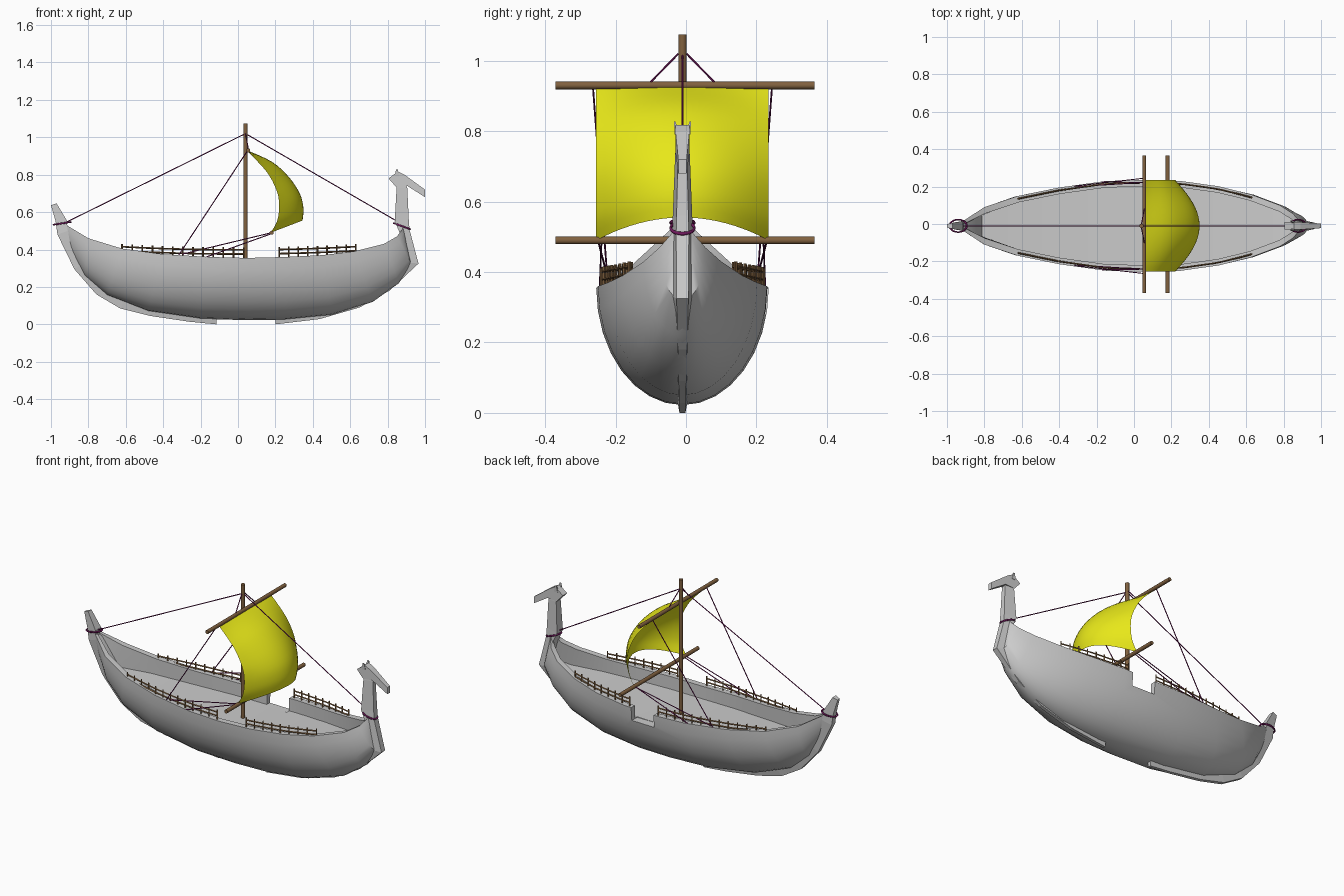
import bpy, bmesh, math
from mathutils import Vector, Matrix

if "Cube" in bpy.data.objects:
    bpy.data.objects.remove(bpy.data.objects["Cube"])

CY = -0.01  # the hull sits slightly off the y origin


def material(name, rgb):
    m = bpy.data.materials.new(name)
    m.diffuse_color = (*rgb, 1)
    m.use_nodes = True
    m.node_tree.nodes["Principled BSDF"].inputs["Base Color"].default_value = m.diffuse_color
    return m


WOOD = material("wood", (0.22, 0.12, 0.05))
CLOTH = material("cloth", (0.8, 0.8, 0.01))
ROPE = material("rope", (0.18, 0.01, 0.12))


def finish(name, bm, mat=None, smooth=None):
    bmesh.ops.recalc_face_normals(bm, faces=bm.faces)
    me = bpy.data.meshes.new(name)
    bm.to_mesh(me)
    bm.free()
    if smooth:
        me.shade_smooth()
        me.set_sharp_from_angle(angle=math.radians(smooth))
    if mat:
        me.materials.append(mat)
    ob = bpy.data.objects.new(name, me)
    ob.location.y = CY
    bpy.context.collection.objects.link(ob)
    return ob


def loft(name, rings, mat=None, smooth=None):
    """Skin closed rings of points and cap both ends."""
    bm = bmesh.new()
    vs = [[bm.verts.new(p) for p in r] for r in rings]
    n = len(vs[0])
    for a, b in zip(vs, vs[1:]):
        for i in range(n):
            j = (i + 1) % n
            bm.faces.new((a[i], a[j], b[j], b[i]))
    bm.faces.new(vs[0])
    bm.faces.new(vs[-1])
    return finish(name, bm, mat, smooth)


def rods(name, segments, r, sides, mat):
    """Straight cylinders between point pairs, joined in one object."""
    bm = bmesh.new()
    for a, b in segments:
        a, b = Vector(a), Vector(b)
        d = b - a
        m = Matrix.Translation((a + b) / 2) @ d.to_track_quat('Z', 'Y').to_matrix().to_4x4()
        bmesh.ops.create_cone(bm, cap_ends=True, segments=sides, radius1=r,
                              radius2=r, depth=d.length, matrix=m)
    return finish(name, bm, mat, 40 if sides > 6 else None)


def lerp(a, b, t):
    return a + (b - a) * t


def sample(pts, x):
    """Piecewise linear lookup in rows that start with x."""
    for p, q in zip(pts, pts[1:]):
        if x <= q[0]:
            t = (x - p[0]) / (q[0] - p[0])
            return [lerp(u, v, t) for u, v in zip(p, q)]
    return pts[-1]


# Hull stations: keel x, keel z, sheer x, sheer z, sheer half width
STATIONS = [
    (-.94, .53, -.94, .545, .012), (-.89, .38, -.90, .52, .035), (-.82, .26, -.80, .46, .10),
    (-.70, .155, -.62, .405, .16), (-.48, .07, -.40, .375, .205), (-.20, .03, -.15, .36, .24),
    (.05, .022, .05, .355, .245), (.25, .025, .25, .36, .24), (.50, .05, .45, .37, .212),
    (.72, .12, .62, .39, .17), (.86, .22, .78, .43, .11), (.93, .32, .85, .47, .065),
    (.905, .43, .88, .51, .03), (.885, .52, .885, .535, .012)]
SHEER = [s[2:] for s in STATIONS]


def hull_ring(kx, kz, sx, sz, w):
    half = []
    for i in range(9):
        a = math.pi / 2 * i / 8
        f = 1 - math.cos(a)
        half.append((lerp(kx, sx, f), w * math.sin(a), lerp(kz, sz, f)))
    rim = max(w - .035, w * .4)
    deck = max(.28 + .06 * (sx / .87) ** 2, lerp(kz, sz, .3))
    if w < .05:
        deck = sz - .01
    f = (deck - kz) / (sz - kz)
    dy = min(rim, max(w * math.sqrt(max(0, 1 - (1 - f) ** 2)) - .02, .004))
    half += [(sx, rim, sz), (lerp(kx, sx, f), dy, deck)]
    return half + [(x, -y, z) for x, y, z in reversed(half[1:])]


hull = loft("hull", [hull_ring(*s) for s in STATIONS], smooth=35)

# Boarding notch in the back bulwark
bpy.ops.mesh.primitive_cube_add(size=1, location=(.125, .25 + CY, .36))
cutter = bpy.context.object
cutter.scale = (.15, .13, .16)
mod = hull.modifiers.new("notch", 'BOOLEAN')
mod.operation, mod.object, mod.solver = 'DIFFERENCE', cutter, 'EXACT'
bpy.context.view_layer.objects.active = hull
bpy.ops.object.modifier_apply(modifier="notch")
bpy.data.objects.remove(cutter)


# Keel strips and posts: outer x, outer z, inner x, inner z, half width
def post(name, rows):
    loft(name, [[(ox, -w * .6, oz), (ox, w * .6, oz), (ix, w, iz), (ix, -w, iz)]
                for ox, oz, ix, iz, w in rows])


post("stern_post", [
    (-.115, 0, -.115, .03, .014), (-.26, .014, -.255, .045, .016), (-.47, .045, -.46, .08, .018),
    (-.63, .085, -.61, .125, .02), (-.757, .16, -.73, .20, .022), (-.875, .295, -.84, .32, .026),
    (-.965, .48, -.91, .50, .028), (-.975, .55, -.915, .555, .026), (-1.0, .637, -.97, .647, .016)])
post("bow_post", [
    (.20, 0, .20, .03, .014), (.435, .028, .43, .065, .016), (.65, .09, .63, .13, .018),
    (.81, .18, .785, .215, .022), (.965, .325, .915, .33, .028), (.917, .507, .86, .50, .03),
    (.913, .56, .838, .55, .028), (.905, .73, .848, .73, .021), (.885, .78, .845, .78, .018)])

# Carved animal head with two ears
profile = [(.805, .78), (.855, .818), (.89, .80), (1.0, .72), (1.0, .68), (.905, .74), (.845, .735)]
loft("head", [[(x, y * (1 if x < .95 else .6), z) for x, z in profile] for y in (-.02, .02)])
for side in (-1, 1):
    loft("ear", [[(.85 + dx * k, side * (.016 + .01 * (1 - k)) + dy * k, z)
                  for dx, dy in ((-.012, -.006), (.012, -.006), (.012, .006), (-.012, .006))]
                 for k, z in ((1, .79), (.4, .828))])

# Mast and yards
rods("mast", [((.04, 0, .28), (.04, 0, 1.075))], .012, 10, WOOD)
rods("upper_yard", [((.055, -.36, .93), (.055, .375, .93))], .011, 10, WOOD)
rods("lower_yard", [((.18, -.36, .49), (.18, .375, .49))], .011, 10, WOOD)

# Billowing sail: blend of an edge profile and a fuller middle profile
EDGE = [(.05, .925), (.15, .82), (.205, .72), (.22, .64), (.21, .555), (.175, .49)]
MIDDLE = [(.05, .93), (.18, .87), (.27, .79), (.33, .70), (.35, .62), (.345, .555)]


def along(pts, v):
    """Smooth point on a profile (Catmull-Rom)."""
    s = v * (len(pts) - 1)
    i = min(int(s), len(pts) - 2)
    t = s - i
    p = [Vector(pts[min(max(i + k, 0), len(pts) - 1)]) for k in (-1, 0, 1, 2)]
    return .5 * (2 * p[1] + (p[2] - p[0]) * t + (2 * p[0] - 5 * p[1] + 4 * p[2] - p[3]) * t ** 2
                 + (3 * p[1] - p[0] - 3 * p[2] + p[3]) * t ** 3)


bm = bmesh.new()
N = 20
grid = []
for r in range(N + 1):
    e, c = along(EDGE, r / N), along(MIDDLE, r / N)
    row = []
    for k in range(N + 1):
        s = 2 * k / N - 1
        p = e.lerp(c, 1 - s * s)
        row.append(bm.verts.new((p.x, s * .245, p.y)))
    grid.append(row)
for a, b in zip(grid, grid[1:]):
    for k in range(N):
        bm.faces.new((a[k], a[k + 1], b[k + 1], b[k]))
finish("sail", bm, CLOTH, 60)

# Railings on both bulwarks, in two lengths per side
for side in (-1, 1):
    for label, x0, x1, count in (("aft", -.62, .03, 13), ("fore", .22, .63, 9)):
        parts, last = [], None
        for i in range(count):
            x = lerp(x0, x1, i / (count - 1))
            _, sz, w = sample(SHEER, x)
            y, top = side * (w - .015), .398 + .017 * (x / .62) ** 2
            parts.append(((x, y, sz - .015), (x, y, top + .014)))
            if last:
                for drop in (0, .022):
                    parts.append(((last[0], last[1], last[2] - drop), (x, y, top - drop)))
            last = (x, y, top)
        rods(label + "_railing", parts, .0045, 4, WOOD)

# Rigging
stays = [((.04, 0, 1.02), (.87, 0, .54)), ((.04, 0, 1.02), (-.93, 0, .54))]
for s in (-1, 1):
    stays += [((.04, s * .012, 1.02), (.055, s * .09, .94)),
              ((.055, s * .255, .935), (-.32, s * .212, .365)),
              ((.18, s * .24, .49), (-.30, s * .21, .375)),
              ((.18, s * .23, .485), (-.17, s * .235, .36))]
rods("rigging", stays, .0028, 6, ROPE)

# Rope lashings around the two posts
for name, x, z, tilt in (("bow_lashing", .877, .525, .35), ("stern_lashing", -.94, .54, -.15)):
    bpy.ops.mesh.primitive_torus_add(major_radius=.042, minor_radius=.005, major_segments=20,
                                     minor_segments=6, location=(x, CY, z), rotation=(0, tilt, 0))
    ring = bpy.context.object
    ring.name = name
    ring.scale = (1.1, .8, 1)
    ring.data.materials.append(ROPE)
    ring.data.shade_smooth()
